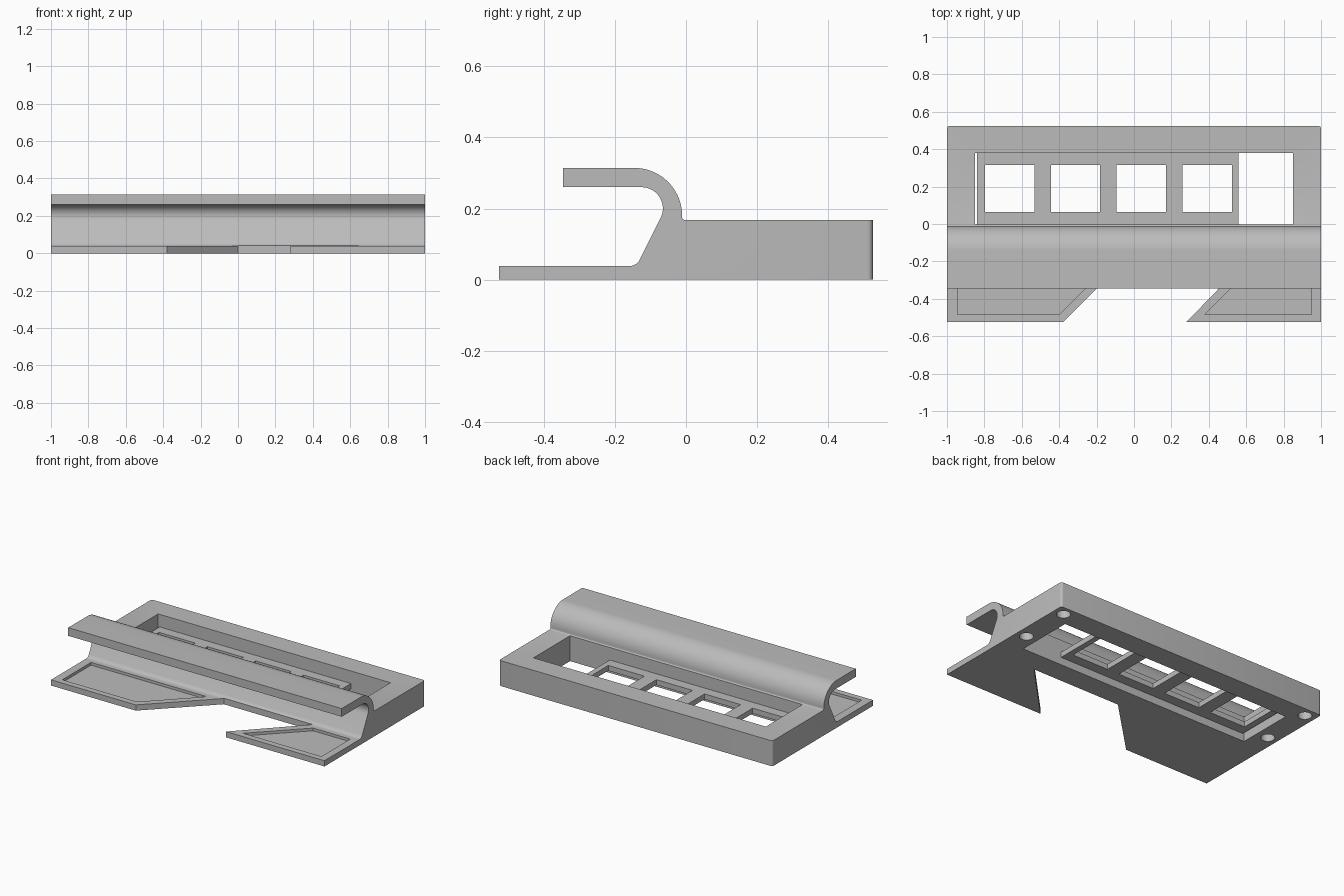
import bpy, bmesh
from math import cos, sin, radians

if "Cube" in bpy.data.objects:
    bpy.data.objects.remove(bpy.data.objects["Cube"])

grey = bpy.data.materials.new("plain grey")
grey.use_nodes = True
colour = (0.5, 0.5, 0.5, 1)
grey.diffuse_color = colour
grey.node_tree.nodes["Principled BSDF"].inputs["Base Color"].default_value = colour


def prism(name, points, low, high, axis="z", round_if=None):
    """Extrude an outline along x (points are y, z) or z (points are x, y)."""
    bm = bmesh.new()
    place = (lambda p: (low, *p)) if axis == "x" else (lambda p: (*p, low))
    face = bm.faces.new([bm.verts.new(place(p)) for p in points])
    moved = bmesh.ops.extrude_face_region(bm, geom=[face])["geom"]
    step = (high - low, 0, 0) if axis == "x" else (0, 0, high - low)
    bmesh.ops.translate(bm, vec=step, verts=[v for v in moved if isinstance(v, bmesh.types.BMVert)])
    if round_if:
        edges = [e for e in bm.edges if round_if(e)]
        bmesh.ops.bevel(bm, geom=edges, offset=0.015, segments=4, profile=0.5, affect="EDGES")
    bmesh.ops.recalc_face_normals(bm, faces=bm.faces)
    mesh = bpy.data.meshes.new(name)
    bm.to_mesh(mesh)
    bm.free()
    mesh.materials.append(grey)
    obj = bpy.data.objects.new(name, mesh)
    bpy.context.collection.objects.link(obj)
    return obj


def box(name, x0, x1, y0, y1, z0, z1):
    return prism(name, [(x0, y0), (x1, y0), (x1, y1), (x0, y1)], z0, z1)


def arc(cy, cz, r, start, end, n):
    angles = [radians(start + (end - start) * i / n) for i in range(n + 1)]
    return [(cy + r * cos(a), cz + r * sin(a)) for a in angles]


def cut(target, cutter):
    cutter.hide_render = True
    mod = target.modifiers.new("cut", "BOOLEAN")
    mod.operation, mod.solver, mod.object = "DIFFERENCE", "EXACT", cutter
    bpy.context.view_layer.objects.active = target
    bpy.ops.object.modifier_apply(modifier=mod.name)
    bpy.data.objects.remove(cutter)


# Body: one side profile with base, thick rear block and forward curling hook
profile = [(-0.525, 0), (0.525, 0), (0.525, 0.168)]
profile += arc(-0.003, 0.176, 0.008, 270, 180, 4)
profile += arc(-0.145, 0.18, 0.134, 2, 90, 18)
profile += [(-0.345, 0.314), (-0.345, 0.26)]
profile += arc(-0.125, 0.2, 0.06, 90, -30, 18)
profile += arc(-0.16, 0.072, 0.034, -30, -90, 8)
profile += [(-0.525, 0.038)]
body = prism("body", profile, -1, 1, "x",
             lambda e: all(v.co.y > 0.52 for v in e.verts)
             and abs(e.verts[0].co.z - e.verts[1].co.z) > 0.1)

# Slanted gap that splits the front lip into two tabs
cut(body, prism("lip_gap", [(-0.395, -0.54), (0.265, -0.54), (0.645, -0.148), (0, -0.148)], -0.1, 0.12))

# Shallow recesses on the tabs
cut(body, prism("right_recess", [(-0.945, -0.485), (-0.4, -0.485), (-0.1, -0.185), (-0.945, -0.185)], 0.02, 0.1))
cut(body, prism("left_recess", [(0.378, -0.485), (0.95, -0.485), (0.95, -0.185), (0.678, -0.185)], 0.02, 0.1))

# Through opening in the rear block
cut(body, box("opening", -0.85, 0.85, -0.003, 0.38, -0.1, 0.25))

# Round blind holes under the corners
for x in (-0.93, 0.93):
    for y in (0.12, 0.46):
        cut(body, prism("hole", arc(x, y, 0.042, 0, 345, 23), -0.05, 0.1))

# Window plate held between the walls of the opening
plate = box("window_plate", -0.84, 0.56, -0.01, 0.39, 0.05, 0.085)
for i in range(4):
    x = -0.665 + 0.352 * i
    cut(plate, box("window", x - 0.132, x + 0.132, 0.065, 0.315, 0, 0.2))

for obj in (body, plate):
    bpy.ops.object.select_all(action="DESELECT")
    obj.select_set(True)
    bpy.context.view_layer.objects.active = obj
    bpy.ops.object.shade_smooth_by_angle(angle=radians(25))
